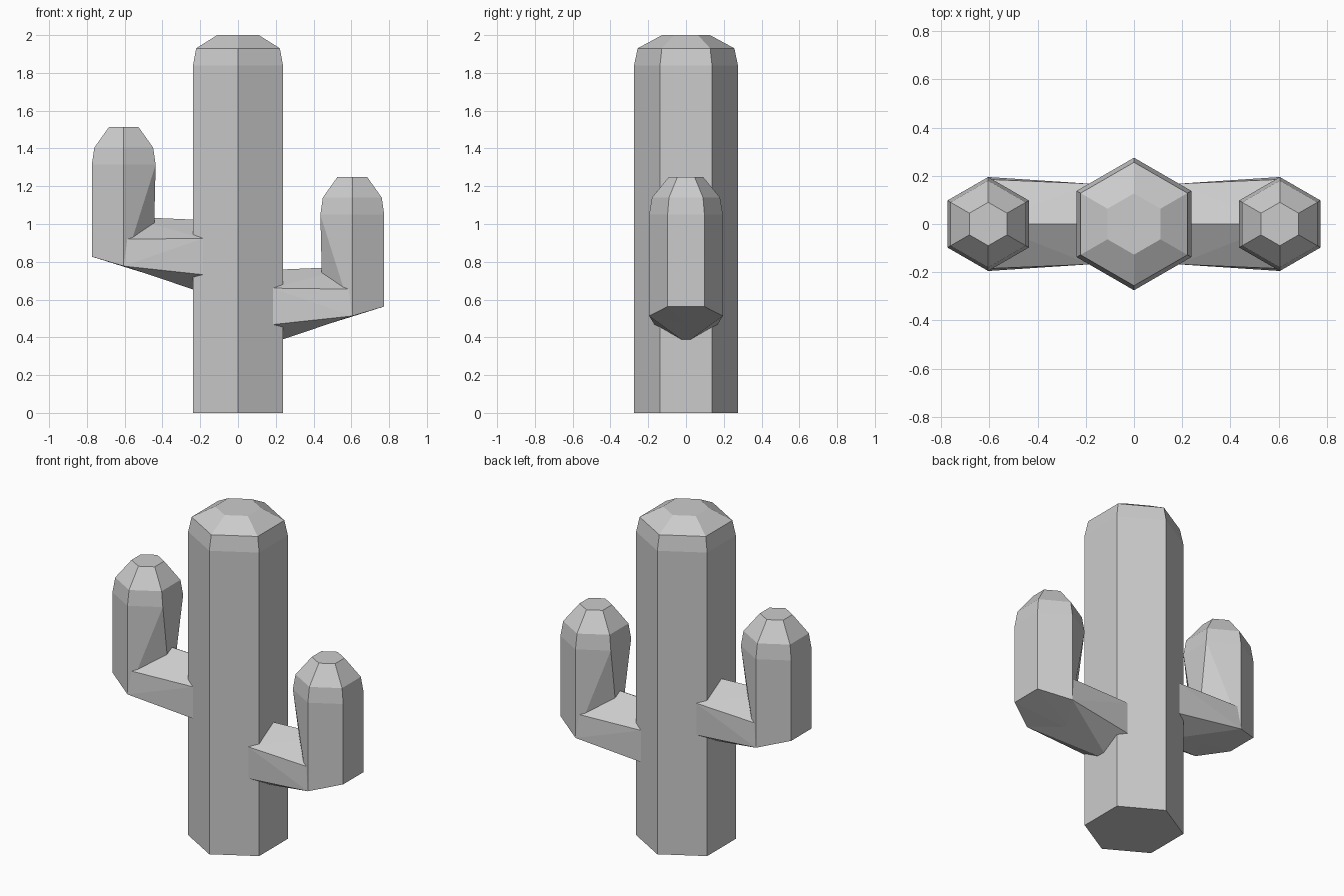
import bpy, bmesh
from math import radians, cos, sin, pi

if "Cube" in bpy.data.objects:
    bpy.data.objects.remove(bpy.data.objects["Cube"])


def hex_ring(cx, z, r):
    """Six points around a vertical axis, with corners facing front and back."""
    return [(cx + r * cos(pi / 6 + i * pi / 3), r * sin(pi / 6 + i * pi / 3), z)
            for i in range(6)]


def hull(name, points):
    """Flat-faced convex solid around the given section points."""
    bm = bmesh.new()
    for p in points:
        bm.verts.new(p)
    bmesh.ops.convex_hull(bm, input=bm.verts[:])
    bmesh.ops.dissolve_limit(bm, angle_limit=radians(1), verts=bm.verts[:], edges=bm.edges[:])
    bmesh.ops.recalc_face_normals(bm, faces=bm.faces[:])
    mesh = bpy.data.meshes.new(name)
    bm.to_mesh(mesh)
    bm.free()
    obj = bpy.data.objects.new(name, mesh)
    bpy.context.collection.objects.link(obj)
    return obj


# Trunk with a two-step rounded crown
hull("trunk", hex_ring(0, 0, 0.275) + hex_ring(0, 1.84, 0.275)
     + hex_ring(0, 1.93, 0.256) + hex_ring(0, 2.0, 0.127))


def arm(side, s, dz):
    def place(pts):
        return [(s * x, y, z + dz) for x, y, z in pts]

    # Horizontal limb: pointed-top hexagon running from trunk to elbow
    start = [(0.182, 0.193 * sin(i * pi / 3), 0.564 + 0.193 * cos(i * pi / 3))
             for i in range(6)]
    elbow = [(0.605, 0, 0.775)]
    for y in (-1, 1):
        elbow += [(0.605, y * 0.195, 0.513), (0.605, y * 0.185, 0.655)]
    hull(side + "_limb", place(start + elbow))

    # Upright column: slanted underside narrowing towards the trunk
    under = [(0.45, 0, 0.462)]
    for y in (-1, 1):
        under += [(0.605, y * 0.195, 0.513), (0.774, y * 0.0975, 0.563)]
    hull(side + "_column", place(under + hex_ring(0.605, 1.05, 0.195)
         + hex_ring(0.605, 1.14, 0.18) + hex_ring(0.605, 1.25, 0.09)))


arm("right", 1, 0)
arm("left", -1, 0.264)
